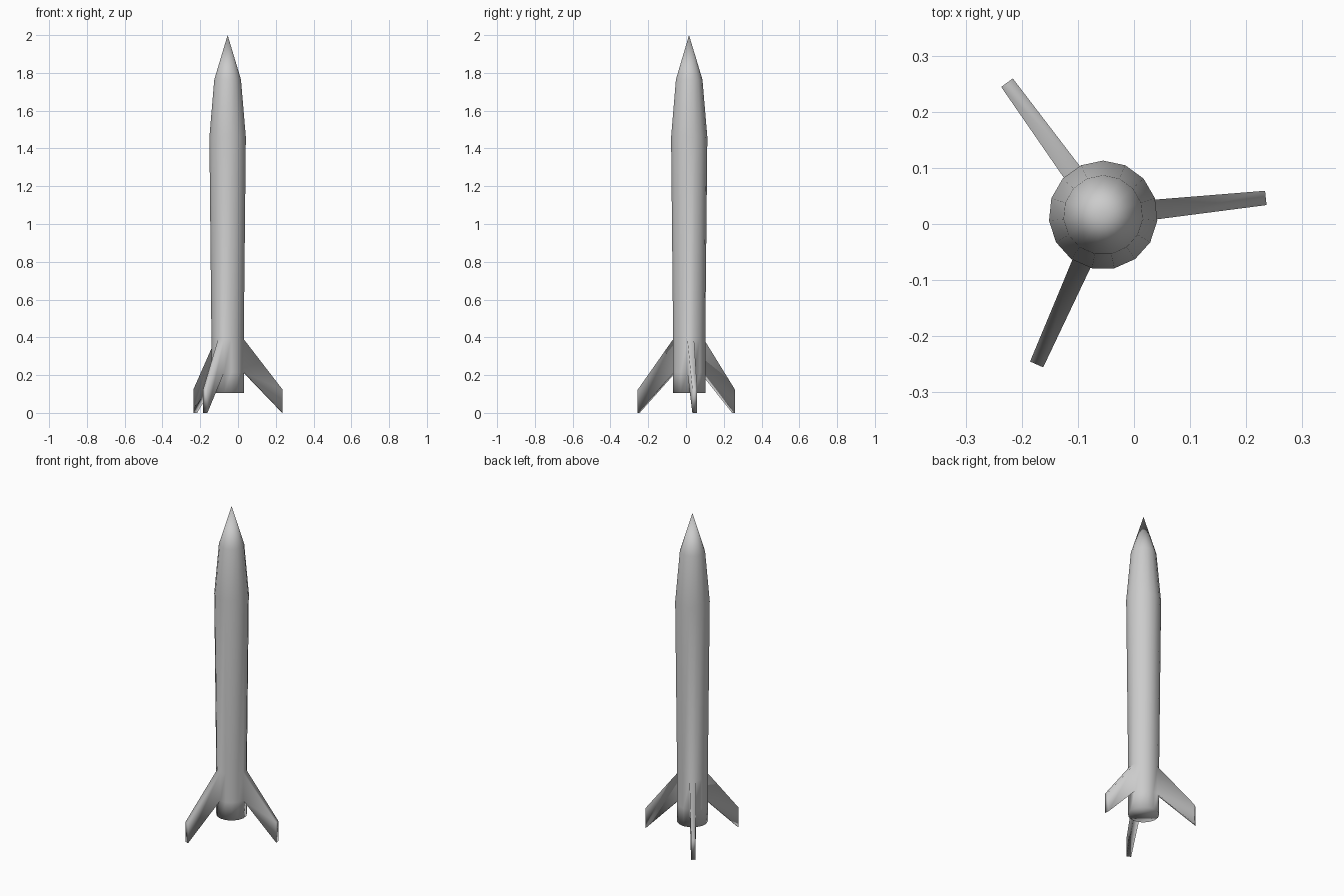
import bpy, bmesh, math
from mathutils import Vector

if "Cube" in bpy.data.objects:
    bpy.data.objects.remove(bpy.data.objects["Cube"])

SIDES = 15
CENTRE = Vector((-0.055, 0.016, 0))
# body profile: (radius, height)
PROFILE = [(0.086, 0.105), (0.086, 0.215), (0.086, 0.39), (0.097, 1.46), (0.071, 1.765)]

bm = bmesh.new()


def ring(radius, z):
    angles = [math.radians(90) + math.tau * i / SIDES for i in range(SIDES)]
    return [bm.verts.new(CENTRE + Vector((radius * math.cos(a), radius * math.sin(a), z))) for a in angles]


# hull
rings = [ring(r, z) for r, z in PROFILE]
fin_faces = []
for level, (low, high) in enumerate(zip(rings, rings[1:])):
    for i in range(SIDES):
        j = (i + 1) % SIDES
        face = bm.faces.new((low[i], low[j], high[j], high[i]))
        if level == 1 and i % 5 == 1:
            fin_faces.append(face)

# flat base and pointed nose
bm.faces.new(rings[0][::-1])
tip = bm.verts.new(CENTRE + Vector((0, 0, 2)))
for i in range(SIDES):
    bm.faces.new((rings[-1][i], rings[-1][(i + 1) % SIDES], tip))

# three swept fins, drawn out of the hull panels and tapered
for face in fin_faces:
    mid = face.calc_center_median()
    out = Vector((mid.x - CENTRE.x, mid.y - CENTRE.y, 0)).normalized()
    side = Vector((-out.y, out.x, 0))
    tip_face = bmesh.ops.extrude_discrete_faces(bm, faces=[face])["faces"][0]
    for v in tip_face.verts:
        s = 0.0128 if (v.co - mid).dot(side) > 0 else -0.0128
        z = 0.123 if v.co.z > mid.z else 0.0
        v.co = CENTRE + out * 0.2915 + side * s + Vector((0, 0, z))

bmesh.ops.recalc_face_normals(bm, faces=bm.faces)
mesh = bpy.data.meshes.new("rocket_body")
bm.to_mesh(mesh)
bm.free()
mesh.shade_smooth()
rocket = bpy.data.objects.new("rocket_body", mesh)
bpy.context.collection.objects.link(rocket)
